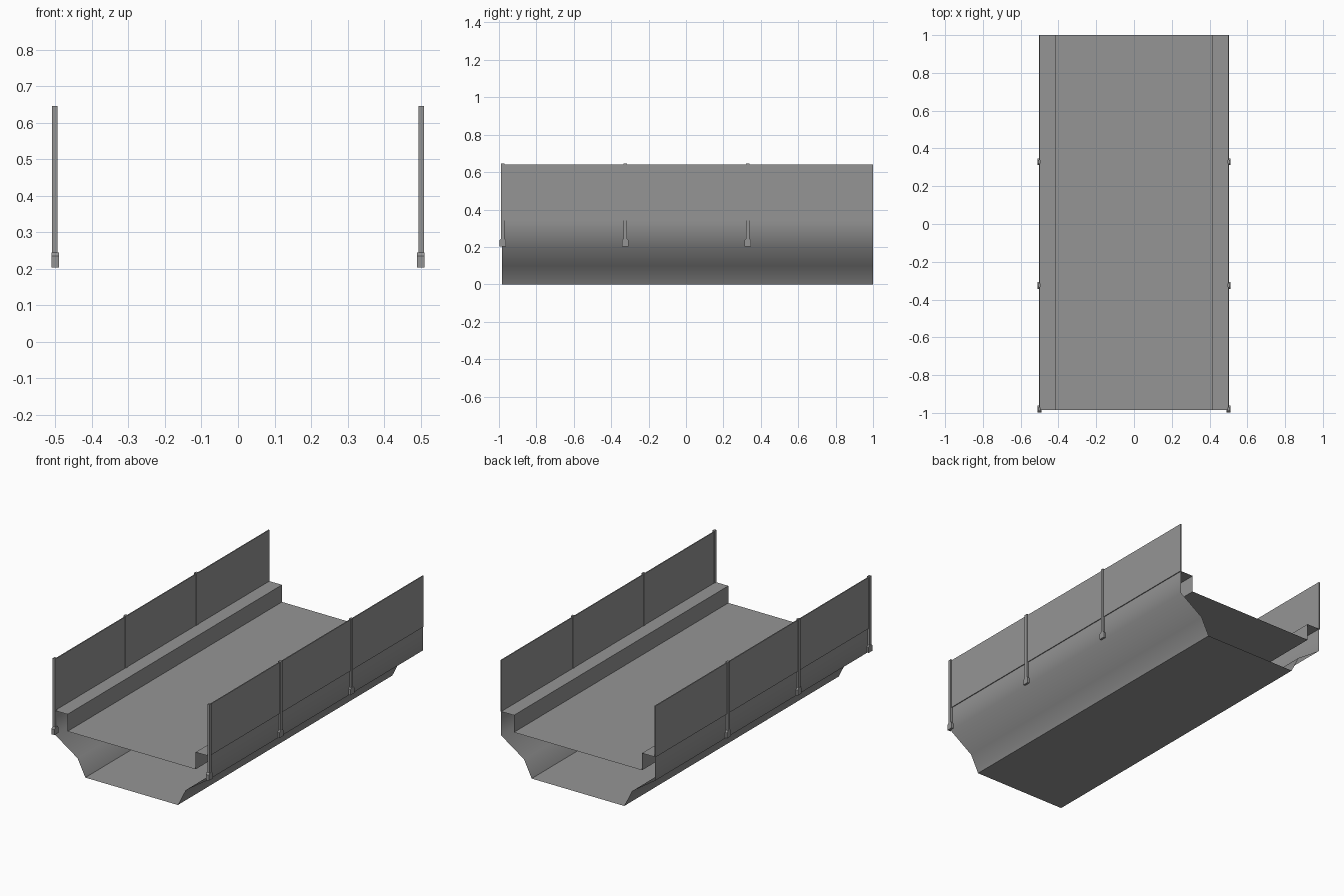
import bpy, bmesh, math

cube = bpy.data.objects.get("Cube")
if cube:
    bpy.data.objects.remove(cube)

FRONT, BACK = -0.985, 1.0
EDGE = 0.498

grey = bpy.data.materials.new("concrete_grey")
grey.use_nodes = True
COLOUR = (0.3, 0.3, 0.3, 1)
grey.diffuse_color = COLOUR
grey.node_tree.nodes["Principled BSDF"].inputs["Base Color"].default_value = COLOUR


def finish(name, bm):
    mesh = bpy.data.meshes.new(name)
    bm.to_mesh(mesh)
    bm.free()
    mesh.materials.append(grey)
    obj = bpy.data.objects.new(name, mesh)
    bpy.context.collection.objects.link(obj)
    return obj


def extrude_sheet(name, profile):
    """Open sheet swept along y from a left-to-right x,z profile."""
    bm = bmesh.new()
    rows = [[bm.verts.new((x, y, z)) for x, z in profile] for y in (FRONT, BACK)]
    for i in range(len(profile) - 1):
        bm.faces.new((rows[0][i], rows[0][i + 1], rows[1][i + 1], rows[1][i]))
    return finish(name, bm)


def add_box(bm, x, y, z, taper=1.0):
    """Box from x, y, z ranges; taper narrows its top along y."""
    verts = bmesh.ops.create_cube(bm, size=1)["verts"]
    for v in verts:
        narrow = taper if v.co.z > 0 else 1
        v.co.x = sum(x) / 2 + v.co.x * (x[1] - x[0])
        v.co.y = sum(y) / 2 + v.co.y * (y[1] - y[0]) * narrow
        v.co.z = sum(z) / 2 + v.co.z * (z[1] - z[0])


def mirrored(half):
    return [(-x, z) for x, z in half] + [(x, z) for x, z in reversed(half)]


# Underside shell: side wall, flared haunch and flat bottom
shell = extrude_sheet("underside_shell", mirrored(
    [(EDGE, 0.34), (EDGE, 0.2), (0.35, 0.1), (0.3, 0)]))
bpy.context.view_layer.objects.active = shell
shell.select_set(True)
bpy.ops.object.shade_smooth_by_angle(angle=math.radians(58))
shell.select_set(False)

# Deck with a raised curb on each side
deck = extrude_sheet("deck", mirrored([(EDGE, 0.34), (0.415, 0.34), (0.415, 0.24)]))

# Side panels and their posts
for side, sign in (("left", 1), ("right", -1)):
    def span(a, b):
        return sorted((sign * a, sign * b))

    bm = bmesh.new()
    add_box(bm, span(0.497, 0.503), (FRONT, BACK), (0.34, 0.64))
    finish(side + "_panel", bm)

    for i in range(3):
        y = -0.98 + i * 0.655
        bm = bmesh.new()
        add_box(bm, span(0.494, 0.509), (y - 0.009, y + 0.009), (0.22, 0.645))
        add_box(bm, span(0.49, 0.51), (y - 0.018, y + 0.018), (0.203, 0.235))
        add_box(bm, span(0.49, 0.51), (y - 0.018, y + 0.018), (0.235, 0.245), 0.5)
        finish(f"{side}_post_{i + 1}", bm)
